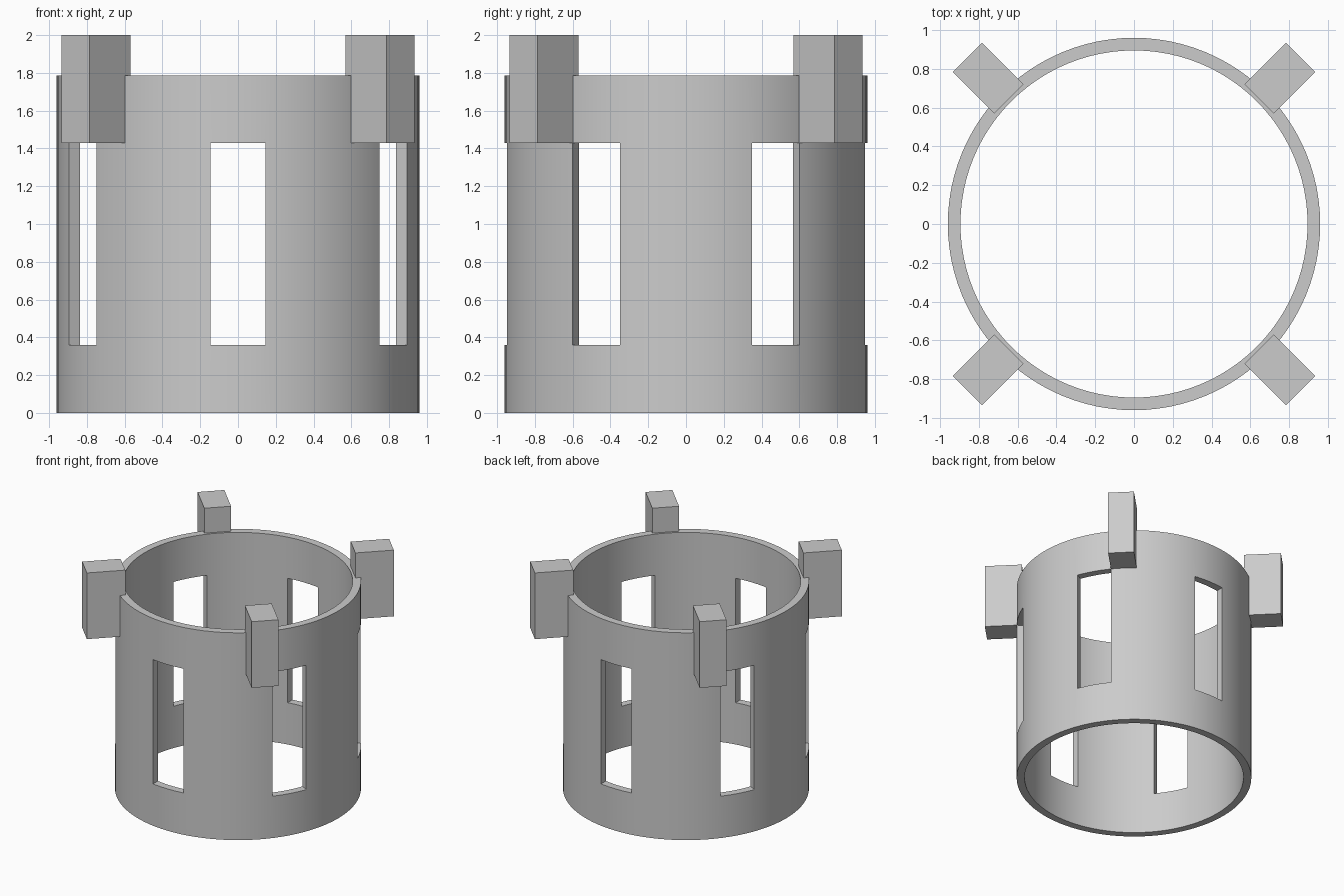
import bpy, bmesh
from math import radians, cos, sin, pi
from mathutils import Matrix, Vector

cube = bpy.data.objects.get("Cube")
if cube:
    bpy.data.objects.remove(cube, do_unlink=True)

OUTER, INNER, HEIGHT = 0.96, 0.895, 1.785
WINDOW_LOW, WINDOW_HIGH, WINDOW_WIDTH = 0.36, 1.43, 0.29
SEGMENTS = 96

grey = bpy.data.materials.new("plain grey")
grey.use_nodes = True
colour = (0.6, 0.6, 0.6, 1)
grey.diffuse_color = colour
grey.node_tree.nodes["Principled BSDF"].inputs["Base Color"].default_value = colour


def add_object(name, bm):
    bmesh.ops.recalc_face_normals(bm, faces=bm.faces)
    mesh = bpy.data.meshes.new(name)
    bm.to_mesh(mesh)
    bm.free()
    mesh.materials.append(grey)
    obj = bpy.data.objects.new(name, mesh)
    bpy.context.collection.objects.link(obj)
    return obj


def radial_box(bm, angle, r0, r1, width, z0, z1):
    """Box whose depth runs outward from the axis at the given angle."""
    matrix = (Matrix.Rotation(radians(angle), 4, 'Z')
              @ Matrix.Translation(((r0 + r1) / 2, 0, (z0 + z1) / 2))
              @ Matrix.Diagonal((r1 - r0, width, z1 - z0, 1)))
    bmesh.ops.create_cube(bm, size=1, matrix=matrix)


# Open tube: a rectangular wall section spun around the axis
bm = bmesh.new()
section = [(INNER, 0), (OUTER, 0), (OUTER, HEIGHT), (INNER, HEIGHT)]
rings = []
for i in range(SEGMENTS):
    a = 2 * pi * i / SEGMENTS
    rings.append([bm.verts.new((r * cos(a), r * sin(a), z)) for r, z in section])
for i, ring in enumerate(rings):
    following = rings[(i + 1) % SEGMENTS]
    for j in range(4):
        k = (j + 1) % 4
        bm.faces.new((ring[j], following[j], following[k], ring[k]))
tube = add_object("tube_wall", bm)

# Six tall windows cut through the wall
bm = bmesh.new()
for i in range(6):
    radial_box(bm, 30 + 60 * i, 0.7, 1.2, WINDOW_WIDTH, WINDOW_LOW, WINDOW_HIGH)
cutter = add_object("window_cutter", bm)
cutter.hide_render = True

bpy.ops.object.select_all(action='DESELECT')
tube.select_set(True)
bpy.context.view_layer.objects.active = tube
cut = tube.modifiers.new("windows", 'BOOLEAN')
cut.operation = 'DIFFERENCE'
cut.solver = 'EXACT'
cut.object = cutter
bpy.ops.object.modifier_apply(modifier=cut.name)
bpy.data.objects.remove(cutter, do_unlink=True)
bpy.ops.object.shade_smooth_by_angle(angle=radians(30))

# Four upright lugs on the diagonals of the rim
for i, name in enumerate(("back_left", "back_right", "front_right", "front_left")):
    bm = bmesh.new()
    radial_box(bm, 45 + 90 * i, 0.912, 1.216, 0.212, WINDOW_HIGH, 2.0)
    add_object(name + "_lug", bm)
